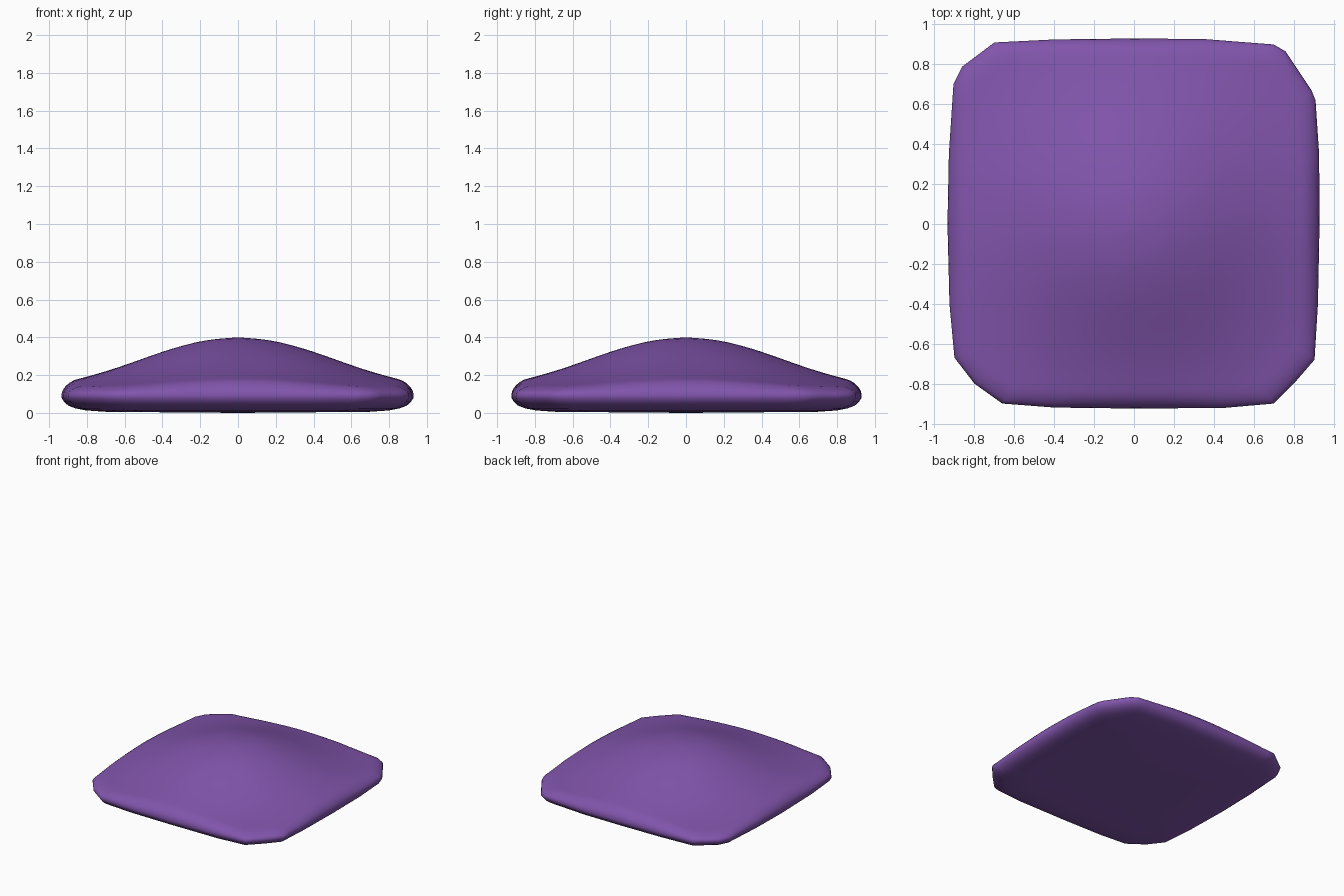
import bpy, bmesh, math
from mathutils import Vector

if "Cube" in bpy.data.objects:
    bpy.data.objects.remove(bpy.data.objects["Cube"])

# Plan outline: softly bowed sides with clipped corners
OUTLINE = [(0.93, 0), (0.928, 0.35), (0.91, 0.62), (0.89, 0.67), (0.76, 0.865), (0.70, 0.90),
           (0.35, 0.927), (0, 0.93), (-0.40, 0.925), (-0.70, 0.91), (-0.86, 0.79), (-0.905, 0.70),
           (-0.928, 0.35), (-0.935, 0), (-0.925, -0.40), (-0.90, -0.67), (-0.80, -0.80), (-0.66, -0.90),
           (-0.40, -0.92), (0, -0.925), (0.45, -0.922), (0.70, -0.90), (0.81, -0.79), (0.905, -0.68),
           (0.922, -0.40)]
# Height of the mound by distance from the centre
MOUND = [(0, 0.40), (0.15, 0.39), (0.3, 0.356), (0.45, 0.307), (0.6, 0.252), (0.75, 0.204),
         (0.9, 0.166), (1.05, 0.14), (1.3, 0.125)]
# Lower edge and rim: (scale of outline, height)
RIM = [(0.4, 0.003), (0.75, 0.006), (0.86, 0.013), (0.92, 0.024), (0.96, 0.038), (0.985, 0.058),
       (0.998, 0.078), (1.0, 0.092)]


def mound(r):
    for (a, za), (b, zb) in zip(MOUND, MOUND[1:]):
        if r <= b:
            return za + (zb - za) * (r - a) / (b - a)
    return MOUND[-1][1]


def smooth_mound(r):
    return sum(mound(abs(r + d)) for d in (-0.06, 0, 0.06)) / 3


# Refine the outline
plan = []
for p, q in zip(OUTLINE, OUTLINE[1:] + OUTLINE[:1]):
    n = max(1, round((Vector(q) - Vector(p)).length / 0.08))
    plan += [Vector(p).lerp(Vector(q), i / n) for i in range(n)]

bm = bmesh.new()
rings = [[bm.verts.new((p.x * t, p.y * t, z)) for p in plan] for t, z in RIM]

# Upper skin: rounded shoulder blending into the mound
RIM_Z = 0.092
for t in [0.996, 0.988, 0.975, 0.955, 0.93] + [0.9 - 0.06 * i for i in range(15)]:
    d = min(1, (1 - t) / 0.09)
    k = math.sqrt(1 - (1 - d) ** 2)
    rings.append([bm.verts.new((p.x * t, p.y * t,
                  RIM_Z + (smooth_mound(p.length * t) - RIM_Z) * k)) for p in plan])

for a, b in zip(rings, rings[1:]):
    for i in range(len(plan)):
        j = (i + 1) % len(plan)
        bm.faces.new((a[i], a[j], b[j], b[i]))


# Close underside and crown
def fan(ring, z):
    c = bm.verts.new((0, 0, z))
    for i in range(len(ring)):
        bm.faces.new((ring[i], ring[(i + 1) % len(ring)], c))


fan(rings[0], 0)
fan(rings[-1], 0.40)
bmesh.ops.recalc_face_normals(bm, faces=bm.faces)
for f in bm.faces:
    f.smooth = True

mesh = bpy.data.meshes.new("cushion")
bm.to_mesh(mesh)
bm.free()
cushion = bpy.data.objects.new("cushion", mesh)
bpy.context.collection.objects.link(cushion)
mat = bpy.data.materials.new("purple")
mat.diffuse_color = (0.22, 0.09, 0.41, 1)
mat.use_nodes = True
mat.node_tree.nodes["Principled BSDF"].inputs["Base Color"].default_value = mat.diffuse_color
mesh.materials.append(mat)
